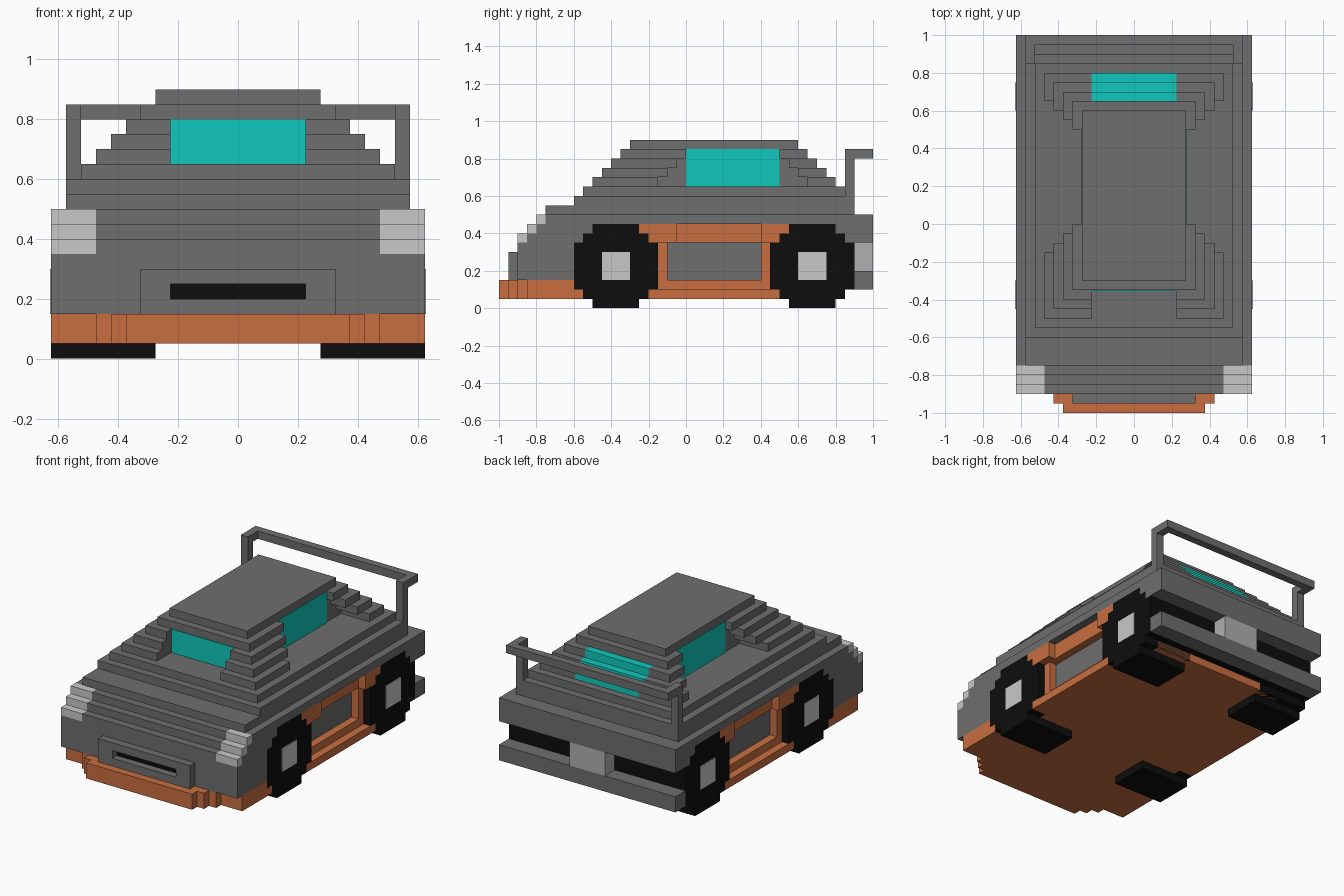
import bpy, bmesh
from mathutils import Vector


def material(name, rgb):
    m = bpy.data.materials.new(name)
    m.diffuse_color = (*rgb, 1)
    return m


GREY = material("body grey", (0.156, 0.156, 0.156))
ORANGE = material("trim orange", (0.578, 0.156, 0.051))
GLASS = material("window teal", (0.005, 0.584, 0.509))
BLACK = material("rubber black", (0.004, 0.004, 0.004))
LIGHT = material("light grey", (0.584, 0.584, 0.584))
PLATE = material("plate grey", (0.434, 0.434, 0.434))


def part(name, mat, boxes, mirror=False):
    """One object made of boxes (x0, x1, y0, y1, z0, z1), optionally mirrored in x."""
    bm = bmesh.new()
    if mirror:
        boxes = boxes + [(-b[1], -b[0], *b[2:]) for b in boxes]
    for x0, x1, y0, y1, z0, z1 in boxes:
        verts = bmesh.ops.create_cube(bm, size=1)["verts"]
        for v in verts:
            v.co = Vector((x1 if v.co.x > 0 else x0,
                           y1 if v.co.y > 0 else y0,
                           z1 if v.co.z > 0 else z0))
    me = bpy.data.meshes.new(name)
    bm.to_mesh(me)
    bm.free()
    me.materials.append(mat)
    ob = bpy.data.objects.new(name, me)
    bpy.context.collection.objects.link(ob)
    return ob


def wide(w, y0, y1, z0, z1):
    return (-w, w, y0, y1, z0, z1)


W = 0.625   # half width
T = 0.004   # thickness of painted plates

# Lower body: inner core, front quarters and rear quarters stepped round the wheels
part("body_core", GREY, [wide(0.525, -0.8, 0.85, 0.1, 0.45)])
part("front_quarter", GREY, [
    wide(W, -0.9, -0.6, 0.15, 0.35),
    wide(0.475, -0.9, -0.6, 0.35, 0.4),
    wide(W, -0.85, -0.55, 0.35, 0.4),
    wide(0.475, -0.85, -0.5, 0.4, 0.45),
    wide(W, -0.8, -0.5, 0.4, 0.45)])
part("rear_quarter", GREY, [
    wide(W, 0.85, 1.0, 0.35, 0.45),
    wide(W, 0.8, 0.9, 0.4, 0.45)])

# Shoulder, bonnet and waist layers
part("shoulder", GREY, [wide(W, -0.75, 1.0, 0.45, 0.5),
                        wide(0.475, -0.8, -0.75, 0.45, 0.5)])
part("bonnet", GREY, [wide(0.575, -0.75, 0.9, 0.5, 0.55),
                      wide(0.575, -0.6, 0.9, 0.55, 0.6),
                      wide(0.525, -0.55, 0.85, 0.6, 0.65)])

# Stepped headlights
part("headlights", LIGHT, [
    (0.475, W, -0.9 + 0.05 * i, -0.85 + 0.05 * i, 0.35 + 0.05 * i, 0.4 + 0.05 * i)
    for i in range(3)], mirror=True)

# Cabin: core, roof and stepped corner pillars
part("cabin", GREY, [wide(0.275, -0.35, 0.65, 0.65, 0.85)])
part("roof", GREY, [wide(0.275, -0.3, 0.6, 0.85, 0.9)])
pillars, rear_glass = [], []
for i in range(4):
    d, z = 0.05 * i, 0.65 + 0.05 * i
    pillars += [(0.225, 0.475 - d, -0.5 + d, -0.15 + d, z, z + 0.05),
                (0.225, 0.475 - d, 0.65 - d, 0.8 - d, z, z + 0.05)]
    if i < 3:
        rear_glass.append(wide(0.225, 0.6, 0.8 - d, z, z + 0.05))
part("pillars", GREY, pillars, mirror=True)

# Windows
part("rear_window", GLASS, rear_glass)
part("windscreen", GLASS, [wide(0.225, -0.35 - T, -0.35, 0.65, 0.8)])
part("side_windows", GLASS, [(0.275, 0.275 + T, 0.0, 0.5, 0.65, 0.85)], mirror=True)

# Spoiler
part("spoiler_posts", GREY, [(0.525, 0.575, 0.85, 0.9, 0.6, 0.8),
                             (0.525, 0.575, 0.85, 0.95, 0.8, 0.85)], mirror=True)
part("spoiler_bar", GREY, [wide(0.575, 0.95, 1.0, 0.8, 0.85)])

# Grille frame with black slot
part("grille_frame", GREY, [wide(0.325, -0.95, -0.9, 0.15, 0.2),
                            wide(0.325, -0.95, -0.9, 0.25, 0.3),
                            (0.225, 0.325, -0.95, -0.9, 0.2, 0.25),
                            (-0.325, -0.225, -0.95, -0.9, 0.2, 0.25)])
part("grille_slot", BLACK, [wide(0.225, -0.9 - T, -0.9, 0.2, 0.25)])

# Orange front lip, floor and sills
part("front_lip", ORANGE, [wide(0.375, -1.0, -0.6, 0.05, 0.15),
                           wide(0.425, -0.95, -0.6, 0.05, 0.15),
                           wide(0.475, -0.9, -0.6, 0.05, 0.15),
                           wide(W, -0.85, -0.6, 0.05, 0.15),
                           wide(W, -0.6, -0.55, 0.05, 0.1)])
part("floor", ORANGE, [wide(0.525, -0.6, 0.85, 0.05, 0.1),
                       wide(W, -0.2, 0.5, 0.05, 0.1)])

# Orange door frame around the recessed grey door panel, and arch corners
part("door_frame", ORANGE, [(0.5, 0.575, -0.2, 0.5, 0.1, 0.15),
                            (0.5, 0.575, -0.25, 0.55, 0.35, 0.45),
                            (0.5, 0.575, -0.2, -0.1, 0.15, 0.35),
                            (0.5, 0.575, 0.4, 0.5, 0.15, 0.35)], mirror=True)
part("arch_corners", ORANGE, [(0.55, W, -0.2, -0.05, 0.35, 0.4),
                              (0.55, W, -0.25, -0.05, 0.4, 0.45),
                              (0.55, W, 0.4, 0.5, 0.35, 0.4),
                              (0.55, W, 0.4, 0.55, 0.4, 0.45)], mirror=True)

# Rear bumper, dark panel and number plate block
part("rear_bumper", GREY, [wide(W, 0.9, 1.0, 0.1, 0.2)])
part("rear_panel", BLACK, [wide(0.55, 0.85, 0.9, 0.1, 0.35)])
part("rear_plate", PLATE, [wide(0.125, 0.9, 1.0, 0.2, 0.35)])

# Wheels with square hubs
for name, y in (("front", -0.375), ("rear", 0.675)):
    part(name + "_wheels", BLACK, [
        (0.275, W, y - 0.125, y + 0.125, 0.0, 0.45),
        (0.275, W, y - 0.175, y + 0.175, 0.05, 0.4),
        (0.275, W, y - 0.225, y + 0.225, 0.1, 0.35)], mirror=True)
    part(name + "_hubs", LIGHT, [(W, W + T, y - 0.075, y + 0.075, 0.15, 0.3)], mirror=True)
